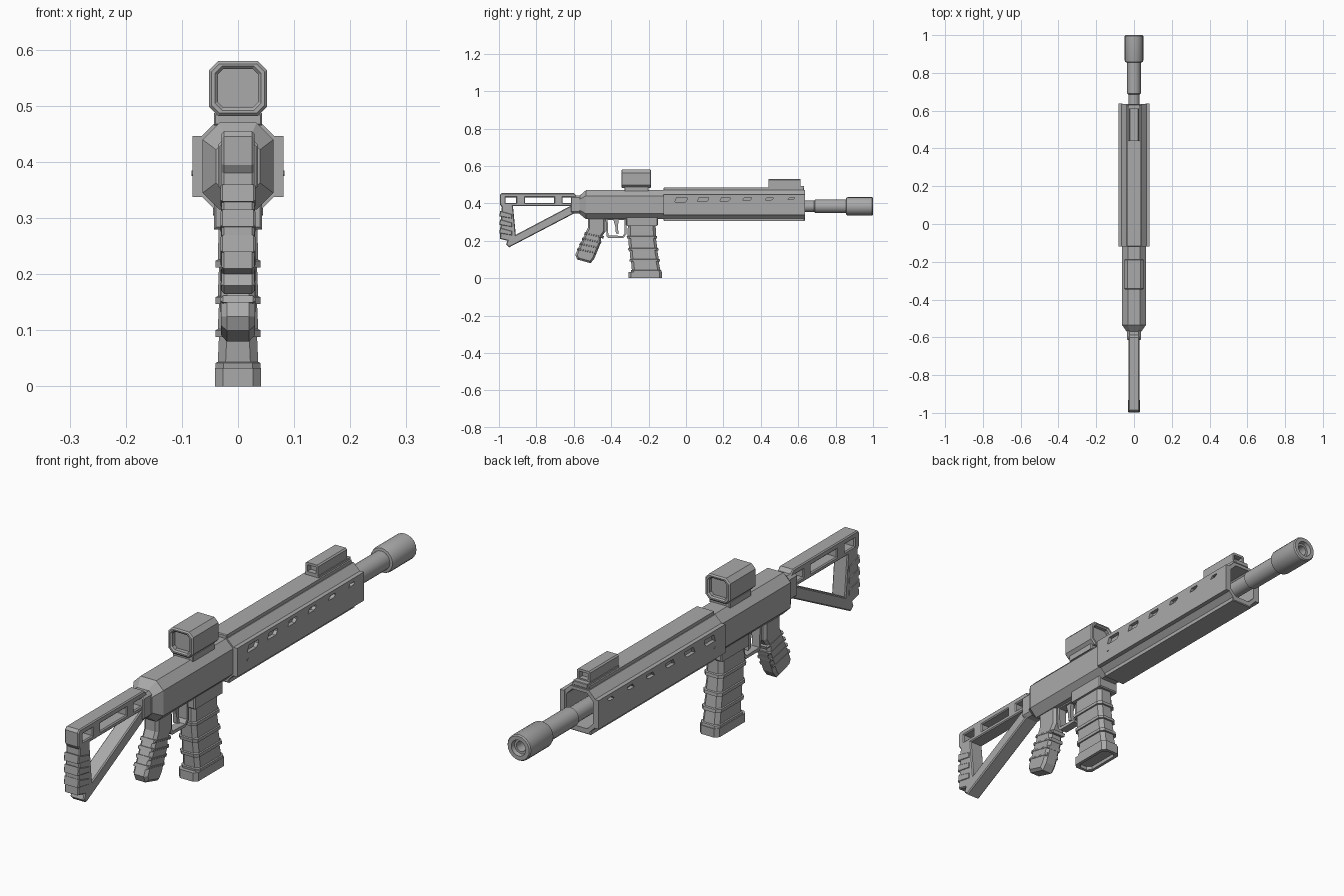
import bpy, bmesh, math
from mathutils import Matrix, Vector

cube = bpy.data.objects.get("Cube")
if cube:
    bpy.data.objects.remove(cube, do_unlink=True)

grey = bpy.data.materials.new("plain grey")
grey.use_nodes = True
grey.diffuse_color = (0.4, 0.4, 0.4, 1)
grey.node_tree.nodes["Principled BSDF"].inputs["Base Color"].default_value = (0.4, 0.4, 0.4, 1)


def add(name, mesh):
    mesh.materials.clear()
    mesh.materials.append(grey)
    ob = bpy.data.objects.new(name, mesh)
    bpy.context.collection.objects.link(ob)
    return ob


def prism(name, axis, loops, a, b, bevel=0.0):
    """Extrude an outline with optional holes along x (loops in yz) or y (loops in xz)."""
    cu = bpy.data.curves.new(name, 'CURVE')
    cu.dimensions = '2D'
    cu.fill_mode = 'BOTH'
    cu.extrude = abs(b - a) / 2 - bevel
    cu.bevel_depth = bevel
    cu.bevel_resolution = 0
    cu.offset = -bevel
    for loop in loops:
        sp = cu.splines.new('POLY')
        sp.points.add(len(loop) - 1)
        for p, (u, v) in zip(sp.points, loop):
            p.co = (u, v, 0, 1)
        sp.use_cyclic_u = True
    tmp = bpy.data.objects.new(name + " outline", cu)
    bpy.context.collection.objects.link(tmp)
    dg = bpy.context.evaluated_depsgraph_get()
    mesh = bpy.data.meshes.new_from_object(tmp.evaluated_get(dg))
    bpy.data.objects.remove(tmp, do_unlink=True)
    m = (a + b) / 2
    if axis == 'x':
        mat = Matrix(((0, 0, 1, m), (1, 0, 0, 0), (0, 1, 0, 0), (0, 0, 0, 1)))
    else:
        mat = Matrix(((1, 0, 0, 0), (0, 0, -1, m), (0, 1, 0, 0), (0, 0, 0, 1)))
    mesh.transform(mat)
    bm = bmesh.new()
    bm.from_mesh(mesh)
    bmesh.ops.remove_doubles(bm, verts=bm.verts, dist=1e-5)
    bmesh.ops.recalc_face_normals(bm, faces=bm.faces)
    for f in bm.faces:
        f.smooth = False
    bm.to_mesh(mesh)
    bm.free()
    return add(name, mesh)


def loft(name, rings, close=False):
    """Skin a list of equal rings, capped or closed end to end."""
    bm = bmesh.new()
    vs = [[bm.verts.new(p) for p in r] for r in rings]
    pairs = list(zip(vs, vs[1:])) + ([(vs[-1], vs[0])] if close else [])
    for r, s in pairs:
        for i in range(len(r)):
            j = (i + 1) % len(r)
            bm.faces.new((r[i], r[j], s[j], s[i]))
    if not close:
        bm.faces.new(vs[0])
        bm.faces.new(vs[-1])
    bmesh.ops.recalc_face_normals(bm, faces=bm.faces)
    mesh = bpy.data.meshes.new(name)
    bm.to_mesh(mesh)
    bm.free()
    return add(name, mesh)


def octagon(u0, u1, v0, v1, c):
    return [(u0 + c, v0), (u1 - c, v0), (u1, v0 + c), (u1, v1 - c),
            (u1 - c, v1), (u0 + c, v1), (u0, v1 - c), (u0, v0 + c)]


def rect(u0, u1, v0, v1):
    return [(u0, v0), (u1, v0), (u1, v1), (u0, v1)]


def lathe(name, profile, z, sides=20):
    """Closed (y, radius) profile turned around the barrel line."""
    rings = [[(r * math.cos(2 * math.pi * i / sides), y, z + r * math.sin(2 * math.pi * i / sides))
              for i in range(sides)] for y, r in profile]
    ob = loft(name, rings, close=True)
    bpy.ops.object.select_all(action='DESELECT')
    ob.select_set(True)
    bpy.context.view_layer.objects.active = ob
    bpy.ops.object.shade_smooth_by_angle(angle=math.radians(35))


# Receiver with a tapered rear end
def body(y, s):
    return [(x * s, y, 0.392 + (z - 0.392) * s) for x, z in octagon(-0.063, 0.063, 0.315, 0.47, 0.03)]

loft("receiver", [body(-0.57, 0.62), body(-0.535, 1), body(-0.12, 1)])
prism("stock_socket", 'y', [octagon(-0.036, 0.036, 0.345, 0.442, 0.012)], -0.615, -0.56, 0.004)
prism("magazine_well", 'y', [rect(-0.043, 0.043, 0.28, 0.33)], -0.32, -0.15, 0.004)

# Handguard: hollow shell, rail, floor and slotted side panels
prism("handguard_shell", 'y', [octagon(-0.067, 0.067, 0.313, 0.472, 0.028),
                               octagon(-0.055, 0.055, 0.326, 0.46, 0.024)], -0.12, 0.635)
prism("top_rail", 'y', [rect(-0.036, 0.036, 0.465, 0.484)], -0.12, 0.63, 0.003)
prism("handguard_floor", 'y', [rect(-0.045, 0.045, 0.305, 0.32)], -0.12, 0.635, 0.003)
slots = []
for i in range(6):
    y, w, h = -0.06 + i * 0.121, 0.066 - i * 0.006, 0.026 - i * 0.003
    slots.append([(y, 0.432 - h), (y + w - 0.012, 0.432 - h), (y + w, 0.432 - h / 2),
                  (y + w, 0.432), (y + 0.01, 0.432)])
panel = rect(-0.12, 0.637, 0.338, 0.446)
for side, s in (("left", 1), ("right", -1)):
    prism(side + "_side_panel", 'x', [panel] + slots, 0.062 * s, 0.081 * s)
    prism(side + "_panel_pin", 'x', [octagon(-0.062, -0.052, 0.375, 0.385, 0.003)], 0.08 * s, 0.083 * s)

# Barrel and muzzle
lathe("barrel", [(-0.11, 0.03), (0.685, 0.03), (0.69, 0.036), (0.87, 0.036), (0.87, 0.02), (-0.11, 0.02)], 0.384)
lathe("muzzle", [(0.855, 0.034), (0.857, 0.046), (0.865, 0.049), (0.995, 0.049), (1.0, 0.045),
                 (1.0, 0.03), (0.985, 0.027), (0.985, 0.019), (0.855, 0.019)], 0.384)

# Optic housing with recessed lens
prism("optic_base", 'y', [rect(-0.043, 0.043, 0.465, 0.487)], -0.33, -0.2, 0.003)
prism("optic_housing", 'y', [octagon(-0.052, 0.052, 0.482, 0.58, 0.017),
                             octagon(-0.036, 0.036, 0.497, 0.566, 0.01)], -0.346, -0.186, 0.005)
prism("optic_lens", 'y', [octagon(-0.04, 0.04, 0.493, 0.57, 0.01)], -0.325, -0.205)

# Small front sight box
prism("front_sight_base", 'y', [rect(-0.03, 0.03, 0.475, 0.492)], 0.44, 0.632, 0.002)
prism("front_sight", 'y', [octagon(-0.027, 0.027, 0.486, 0.531, 0.005),
                           rect(-0.018, 0.018, 0.497, 0.522)], 0.44, 0.612)
prism("front_sight_lens", 'y', [rect(-0.02, 0.02, 0.495, 0.524)], 0.46, 0.592)

# Skeleton stock
outline = [(-0.985, 0.455), (-0.6, 0.455), (-0.575, 0.43), (-0.575, 0.36), (-0.6, 0.345), (-0.945, 0.165),
           (-0.962, 0.18), (-0.955, 0.2), (-0.995, 0.21), (-0.99, 0.3), (-0.985, 0.38), (-0.995, 0.395),
           (-0.995, 0.445)]
triangle = [(-0.925, 0.385), (-0.62, 0.385), (-0.91, 0.232)]
windows = [rect(a, b, 0.403, 0.432) for a, b in ((-0.965, -0.908), (-0.86, -0.705), (-0.66, -0.615))]
prism("stock", 'x', [outline, triangle] + windows, -0.029, 0.029, 0.004)
for i in range(3):
    z = 0.24 + i * 0.045
    prism("stock_pad_rib", 'x', [[(-0.998, z), (-0.93, z - 0.012), (-0.93, z + 0.012), (-0.994, z + 0.03)]],
          -0.031, 0.031, 0.003)

# Pistol grip with wrap ridges
prism("grip", 'x', [[(-0.525, 0.325), (-0.525, 0.27), (-0.592, 0.125), (-0.582, 0.1), (-0.51, 0.08),
                     (-0.49, 0.105), (-0.455, 0.19), (-0.455, 0.215), (-0.43, 0.25), (-0.43, 0.325)]],
      -0.03, 0.03, 0.01)
for i in range(4):
    y, z = -0.577 + i * 0.013, 0.15 + i * 0.028
    prism("grip_ridge", 'x', [[(y - 0.007, z), (y + 0.096, z - 0.022), (y + 0.1, z - 0.01), (y - 0.002, z + 0.012)]],
          -0.031, 0.031, 0.004)

# Trigger and guard
prism("trigger_guard", 'x', [[(-0.43, 0.32), (-0.425, 0.225), (-0.415, 0.215), (-0.335, 0.215), (-0.318, 0.235),
                              (-0.318, 0.32)],
                             [(-0.419, 0.31), (-0.415, 0.228), (-0.338, 0.226), (-0.328, 0.24), (-0.328, 0.31)]],
      -0.016, 0.016)
prism("trigger", 'x', [[(-0.39, 0.32), (-0.378, 0.275), (-0.375, 0.24), (-0.36, 0.235), (-0.364, 0.27),
                        (-0.36, 0.32)]], -0.008, 0.008)

# Curved magazine: stepped segments, then a base with a recessed underside
def section(z, grow, half, inset=0.0):
    shift = 0.03 * (1 - min(z / 0.24, 1)) ** 1.2
    y0, y1 = -0.314 + shift - grow + inset, -0.16 + shift + grow - inset
    return [(x, y, z) for x, y in octagon(-half + inset, half - inset, y0, y1, 0.014)]

levels = [0.3, 0.212, 0.147, 0.088, 0.03]
rings = []
for top, low in zip(levels, levels[1:]):
    rings += [section(top, -0.003, 0.034), section(low + 0.014, -0.001, 0.036),
              section(low + 0.012, 0.004, 0.04), section(low, 0.004, 0.04)]
loft("magazine", rings)

def base(z, inset):
    return [(x, y, z) for x, y in octagon(-0.041 + inset, 0.041 - inset, -0.308 + inset, -0.128 - inset, 0.014)]

loft("magazine_base", [base(0.033, 0), base(0.0, 0), base(0.0, 0.012), base(0.012, 0.014)])
